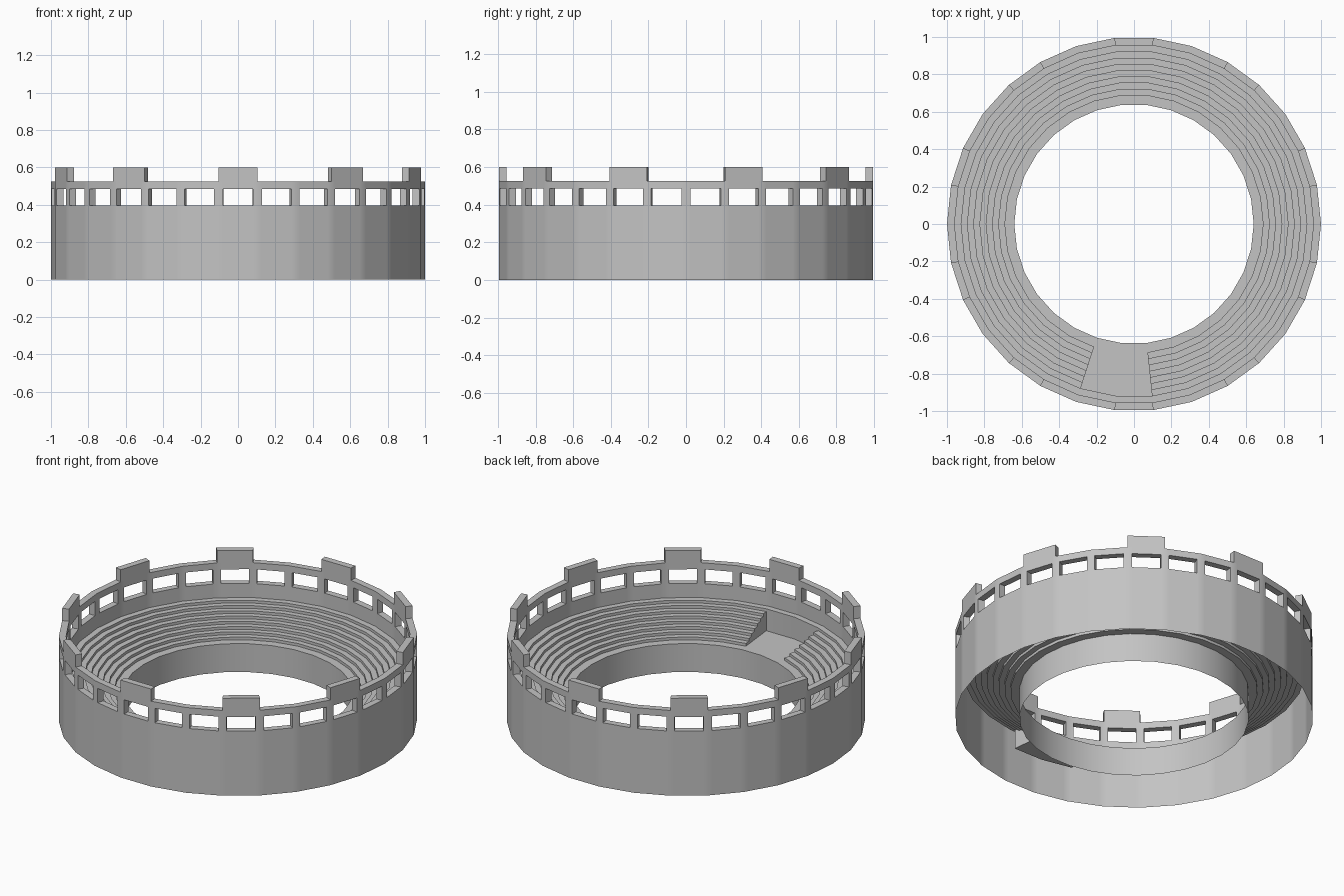
import bpy, bmesh, math
from mathutils import Vector

cube = bpy.data.objects.get("Cube")
if cube:
    bpy.data.objects.remove(cube, do_unlink=True)

SIDES = 30
STEP = math.tau / SIDES
R_OUT, R_WALL, R_TOP_SEAT, R_LOW_SEAT, R_IN = 1.0, 0.96, 0.924, 0.69, 0.64
Z_LIP, Z_SEAT, Z_SILL, Z_HEAD, Z_RING, Z_MERLON = 0.175, 0.31, 0.397, 0.485, 0.525, 0.6
RISERS = 8
JAMB = 0.11                       # share of a side taken by half a pillar
GATE_START, GATE_END = 21, 23     # sides left open for the entrance

stone = bpy.data.materials.new("grey_stone")
stone.use_nodes = True
GREY = (0.55, 0.55, 0.55, 1)
stone.diffuse_color = GREY
stone.node_tree.nodes["Principled BSDF"].inputs["Base Color"].default_value = GREY


def point(side, t, r, z):
    """Point on a straight side of the polygon, t running along the side."""
    a, b = side * STEP, (side + 1) * STEP
    p = Vector((math.cos(a), math.sin(a), 0)).lerp(Vector((math.cos(b), math.sin(b), 0)), t) * r
    p.z = z
    return p


def strip(bm, side, profile, t0=0, t1=1):
    """Sweep a radius/height profile along one side."""
    for (ra, za), (rb, zb) in zip(profile, profile[1:]):
        corners = ((t0, ra, za), (t1, ra, za), (t1, rb, zb), (t0, rb, zb))
        bm.faces.new([bm.verts.new(point(side, *c)) for c in corners])


def cap(bm, side, t, profile, flip=False):
    """Close a profile with a flat upright face."""
    pts = profile[::-1] if flip else profile
    bm.faces.new([bm.verts.new(point(side, t, r, z)) for r, z in pts])


def section(z0, z1):
    """Rectangle through the wall thickness."""
    return [(R_OUT, z0), (R_OUT, z1), (R_WALL, z1), (R_WALL, z0)]


def finish(bm, name):
    bmesh.ops.remove_doubles(bm, verts=bm.verts, dist=0.0005)
    mesh = bpy.data.meshes.new(name)
    bm.to_mesh(mesh)
    bm.free()
    mesh.materials.append(stone)
    obj = bpy.data.objects.new(name, mesh)
    bpy.context.collection.objects.link(obj)
    bpy.ops.object.select_all(action='DESELECT')
    obj.select_set(True)
    bpy.context.view_layer.objects.active = obj
    bpy.ops.object.shade_smooth_by_angle(angle=math.radians(30))


# Outer wall with a row of open windows below the top ring
bm = bmesh.new()
for side in range(SIDES):
    for t0, t1, is_window in ((0, JAMB, False), (JAMB, 1 - JAMB, True), (1 - JAMB, 1, False)):
        strip(bm, side, [(R_OUT, 0), (R_OUT, Z_SILL)], t0, t1)
        strip(bm, side, [(R_WALL, Z_SILL), (R_WALL, Z_SEAT)], t0, t1)
        strip(bm, side, section(Z_HEAD, Z_RING), t0, t1)
        if is_window:
            strip(bm, side, [(R_OUT, Z_SILL), (R_WALL, Z_SILL)], t0, t1)
            strip(bm, side, [(R_WALL, Z_HEAD), (R_OUT, Z_HEAD)], t0, t1)
            cap(bm, side, t0, section(Z_SILL, Z_HEAD), flip=True)
            cap(bm, side, t1, section(Z_SILL, Z_HEAD))
        else:
            strip(bm, side, [(R_OUT, Z_SILL), (R_OUT, Z_HEAD)], t0, t1)
            strip(bm, side, [(R_WALL, Z_HEAD), (R_WALL, Z_SILL)], t0, t1)
finish(bm, "outer_wall")

# Raised blocks on every third side
bm = bmesh.new()
block = section(Z_RING, Z_MERLON)
for side in range(1, SIDES, 3):
    strip(bm, side, block)
    cap(bm, side, 0, block)
    cap(bm, side, 1, block, flip=True)
finish(bm, "merlons")

# Stepped seating, from the top tread down to the lip
run = (R_TOP_SEAT - R_LOW_SEAT) / (RISERS - 1)
rise = (Z_SEAT - Z_LIP) / RISERS
stairs = []
for k in range(RISERS):
    r = R_TOP_SEAT - k * run
    stairs += [(r, Z_SEAT - k * rise), (r, Z_SEAT - (k + 1) * rise)]
rim = [(R_IN, Z_LIP), (R_IN, 0)]
seat_profile = [(R_WALL, Z_SEAT)] + stairs + rim
gate_profile = [(R_WALL, Z_SEAT), (R_TOP_SEAT, Z_SEAT), (R_TOP_SEAT, Z_LIP)] + rim

bm = bmesh.new()
for side in range(SIDES):
    in_gate = GATE_START <= side < GATE_END
    strip(bm, side, gate_profile if in_gate else seat_profile)
# Upright cheeks on both sides of the entrance
cheek = [(R_TOP_SEAT, Z_LIP)] + stairs
cap(bm, GATE_START, 0, cheek, flip=True)
cap(bm, GATE_END, 0, cheek)
finish(bm, "seating")
